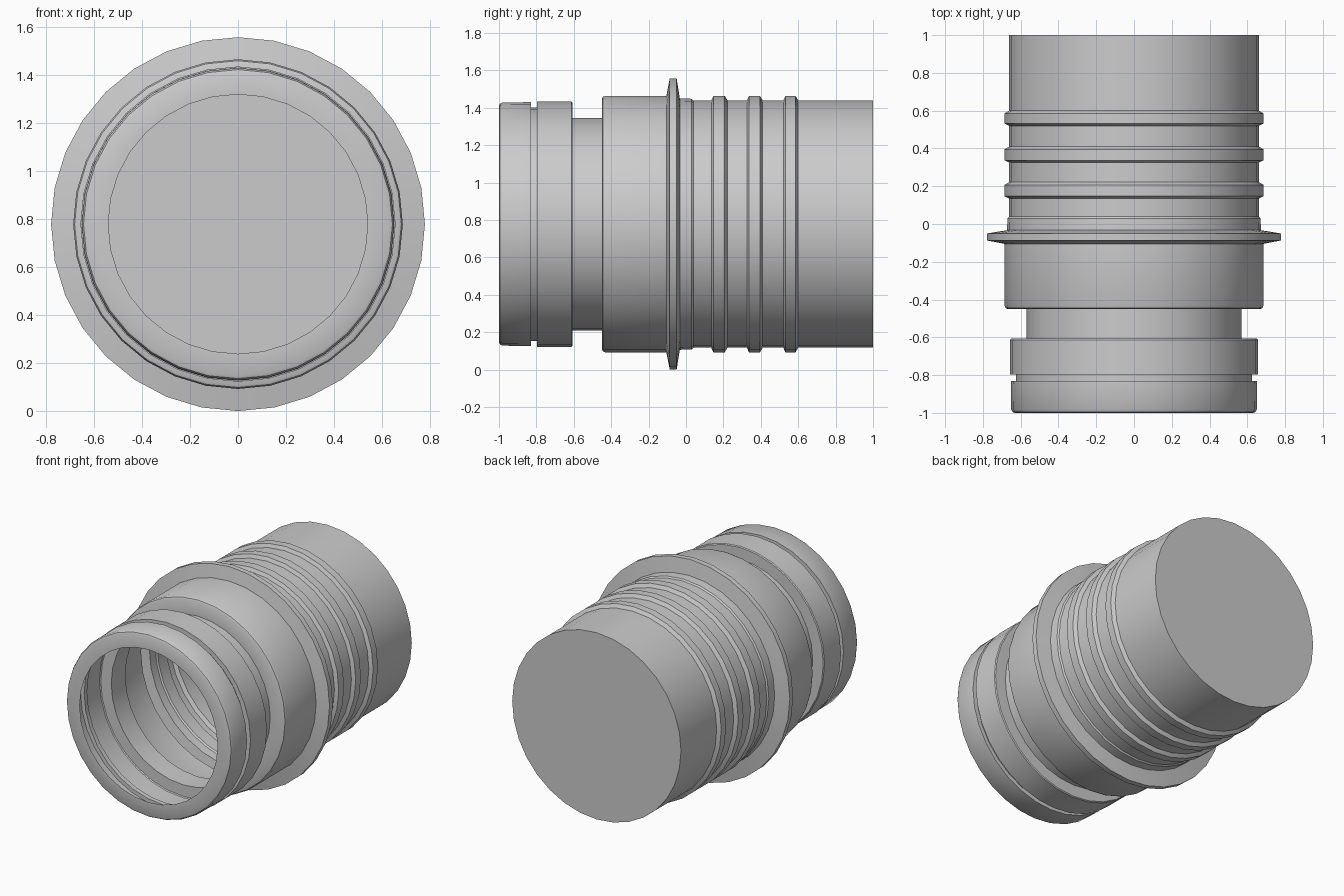
import bpy, bmesh, math

if "Cube" in bpy.data.objects:
    bpy.data.objects.remove(bpy.data.objects["Cube"])

SIDES = 32
AXIS_Z = 0.778


def revolve(name, profile, cap_end=False):
    """Spin a list of (y, radius) points about the horizontal axis."""
    bm = bmesh.new()
    rings = []
    for y, r in profile:
        rings.append([bm.verts.new((r * math.sin(2 * math.pi * i / SIDES), y,
                                    r * math.cos(2 * math.pi * i / SIDES)))
                      for i in range(SIDES)])
    for a, b in zip(rings, rings[1:]):
        for i in range(SIDES):
            j = (i + 1) % SIDES
            bm.faces.new((a[i], b[i], b[j], a[j]))
    if cap_end:
        bm.faces.new(list(reversed(rings[-1])))
    bm.normal_update()
    # walls must face away from the axis
    mid = [f for f in bm.faces if len(f.verts) == 4]
    c = [f.calc_center_median() for f in mid]
    if sum(f.normal.x * p.x + f.normal.z * p.z for f, p in zip(mid, c)) < 0:
        bmesh.ops.reverse_faces(bm, faces=mid)
    for f in bm.faces:
        if len(f.verts) > 4 and f.normal.y < 0:
            f.normal_flip()
    mesh = bpy.data.meshes.new(name)
    bm.to_mesh(mesh)
    bm.free()
    ob = bpy.data.objects.new(name, mesh)
    ob.location.z = AXIS_Z
    bpy.context.collection.objects.link(ob)
    bpy.ops.object.select_all(action='DESELECT')
    ob.select_set(True)
    bpy.context.view_layer.objects.active = ob
    bpy.ops.object.shade_smooth_by_angle(angle=math.radians(30))
    return ob


# Open front collar: rounded lip, narrow seal groove
revolve("front_collar", [
    (-1.0, 0.54), (-1.0, 0.632), (-0.995, 0.643), (-0.982, 0.65),
    (-0.83, 0.652), (-0.83, 0.624), (-0.797, 0.624), (-0.797, 0.656),
    (-0.613, 0.656), (-0.607, 0.65), (-0.607, 0.568)])

# Recessed neck
revolve("neck", [(-0.607, 0.568), (-0.45, 0.568)])

# Wide sleeve with bevelled shoulder
revolve("sleeve", [
    (-0.45, 0.568), (-0.45, 0.67), (-0.445, 0.68), (-0.43, 0.686),
    (-0.105, 0.686)])

# Tapered stop flange
revolve("flange", [
    (-0.105, 0.686), (-0.087, 0.778), (-0.05, 0.778), (-0.033, 0.672)])

# Ribbed tail with three raised rings, closed flat at the back
tail = [(-0.033, 0.672), (0.03, 0.67), (0.04, 0.661)]
for start, end in ((0.135, 0.222), (0.325, 0.41), (0.52, 0.6)):
    tail += [(start, 0.661), (start + 0.012, 0.686),
             (end - 0.015, 0.686), (end, 0.661)]
tail.append((1.0, 0.661))
revolve("ribbed_tail", tail, cap_end=True)
